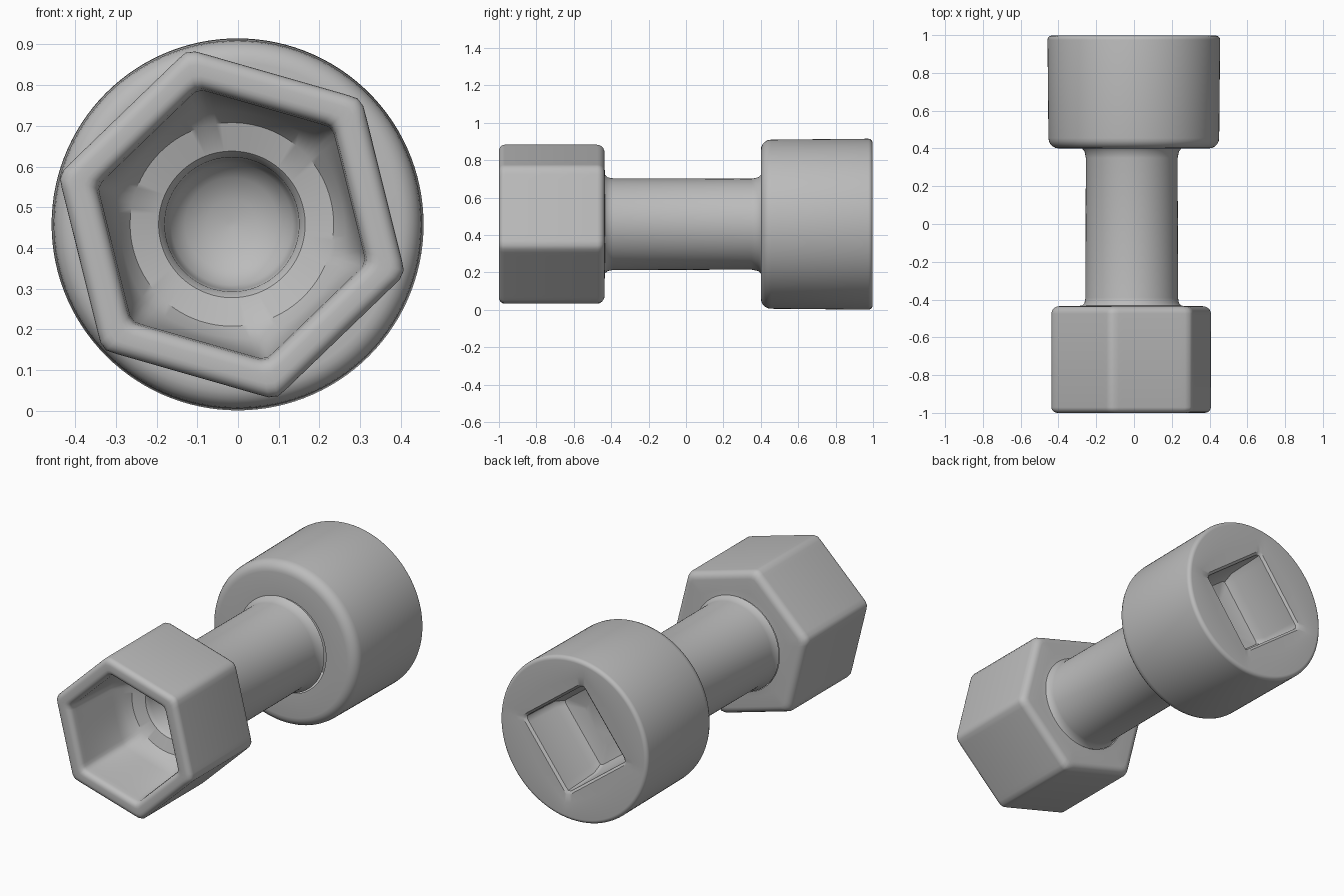
import bpy, bmesh
from math import cos, sin, pi, radians

cube = bpy.data.objects.get("Cube")
if cube:
    bpy.data.objects.remove(cube, do_unlink=True)

SEGMENTS = 120
CENTRE_Z = 0.458

grey = bpy.data.materials.new("matte grey")
grey.use_nodes = True
colour = (0.5, 0.5, 0.5, 1)
grey.diffuse_color = colour
grey.node_tree.nodes["Principled BSDF"].inputs["Base Color"].default_value = colour
grey.node_tree.nodes["Principled BSDF"].inputs["Roughness"].default_value = 0.8


def outline(t, sides, turn, sharp):
    """Unit-apothem rounded polygon radius at angle t; sides 0 is a circle."""
    if sides == 0:
        return 1.0
    facing = (max(0.0, cos(t - turn - 2 * pi * k / sides)) for k in range(sides))
    return sum(f ** sharp for f in facing) ** (-1 / sharp)


def skin(name, rings, x_shift, sides=0, turn=0, sharp=50, cap_first=False, cap_last=False):
    """Loft rings of (y, apothem, roundness); roundness 1 makes a circle."""
    bm = bmesh.new()
    loops = []
    for y, size, roundness in rings:
        loop = []
        for i in range(SEGMENTS):
            t = 2 * pi * i / SEGMENTS
            r = size * (roundness + (1 - roundness) * outline(t, sides, turn, sharp))
            loop.append(bm.verts.new((x_shift + r * cos(t), y, CENTRE_Z + r * sin(t))))
        loops.append(loop)
    for a, b in zip(loops, loops[1:]):
        for i in range(SEGMENTS):
            j = (i + 1) % SEGMENTS
            bm.faces.new((a[i], b[i], b[j], a[j]))
    if cap_first:
        bm.faces.new(loops[0])
    if cap_last:
        bm.faces.new(loops[-1][::-1])
    mesh = bpy.data.meshes.new(name)
    bm.to_mesh(mesh)
    bm.free()
    mesh.materials.append(grey)
    obj = bpy.data.objects.new(name, mesh)
    bpy.context.collection.objects.link(obj)
    bpy.ops.object.select_all(action='DESELECT')
    obj.select_set(True)
    bpy.context.view_layer.objects.active = obj
    bpy.ops.object.shade_smooth_by_angle(angle=radians(35))


def fillet(y, size, radius, start, end, roundness, steps=5):
    """Rings along a rounded rim; angles run from outward (0) to +y (90)."""
    rings = []
    for i in range(steps + 1):
        a = radians(start + (end - start) * i / steps)
        rings.append((y + radius * sin(a), size + radius * cos(a), roundness))
    return rings


# Hexagonal socket: round bore, stepped floor, hex recess, rim, outer wall, back
bore = [(-0.32 + 0.1 * (cos(a) - 1), 0.16 * sin(a), 1)
        for a in (0.05, 0.4, 0.8, 1.2, pi / 2)]
floor = [(-0.52, 0.165, 1), (-0.54, 0.18, 1), (-0.56, 0.25, 1),
         (-0.6, 0.275, 0.7), (-0.66, 0.29, 0.2), (-0.95, 0.297, 0)]
rim = fillet(-0.97, 0.33, 0.03, -180, -90, 0)
outer = fillet(-0.97, 0.354, 0.03, -90, 0, 0) + fillet(-0.475, 0.344, 0.04, 0, 90, 0)
skin("hex_socket", bore + floor + rim + outer + [(-0.435, 0.29, 0.6), (-0.432, 0.262, 1)],
     -0.015, sides=6, turn=radians(14), sharp=60, cap_first=True)

# Shaft with small flares where it meets the heads
skin("shaft", [(-0.432, 0.262, 1), (-0.418, 0.25, 1), (-0.39, 0.245, 1),
               (0.35, 0.243, 1), (0.385, 0.25, 1), (0.402, 0.265, 1)], -0.012)

# Round drive head with a square recess in its back face
head = [(0.402, 0.265, 1)] + fillet(0.455, 0.397, 0.055, -90, 0, 1) \
    + fillet(0.975, 0.435, 0.022, 0, 90, 1)
recess = [(0.99, 0.3, 0.4), (0.987, 0.235, 0), (0.975, 0.222, 0),
          (0.75, 0.213, 0), (0.7, 0.19, 0), (0.68, 0.12, 0.3)]
skin("drive_head", head + recess, -0.001, sides=4, turn=radians(53), sharp=36, cap_last=True)
